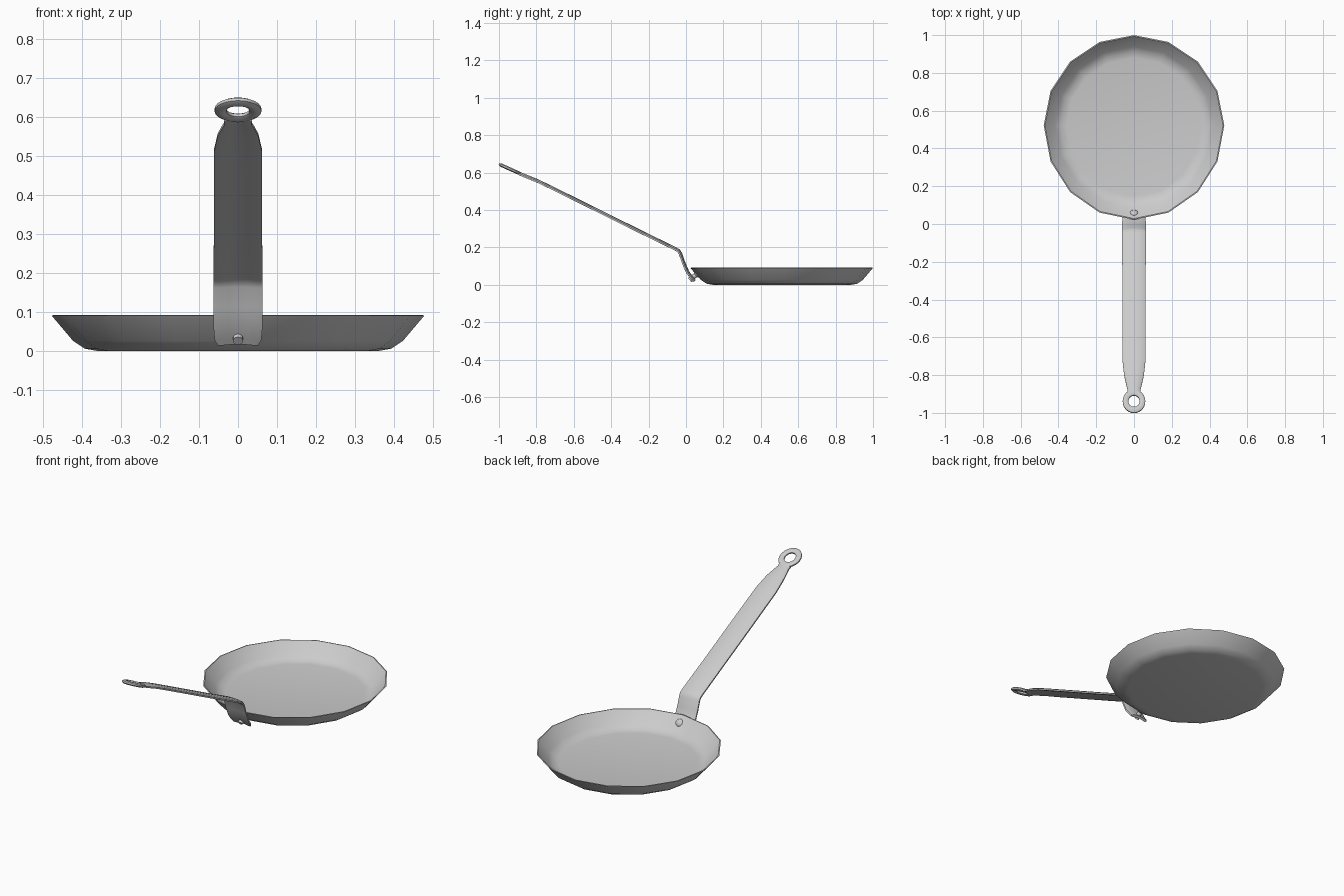
import bpy, bmesh, math
from mathutils import Vector, Matrix

if "Cube" in bpy.data.objects:
    bpy.data.objects.remove(bpy.data.objects["Cube"])


def finish(name, bm):
    bmesh.ops.recalc_face_normals(bm, faces=bm.faces)
    me = bpy.data.meshes.new(name)
    bm.to_mesh(me)
    bm.free()
    ob = bpy.data.objects.new(name, me)
    bpy.context.collection.objects.link(ob)
    bpy.ops.object.select_all(action='DESELECT')
    ob.select_set(True)
    bpy.context.view_layer.objects.active = ob
    bpy.ops.object.shade_smooth_by_angle(angle=math.radians(40))
    return ob


def bridge(bm, a, b, closed=True):
    n = len(a)
    for i in range(n if closed else n - 1):
        j = (i + 1) % n
        bm.faces.new((a[i], a[j], b[j], b[i]))


# Pan: 16-sided thin dish, slightly stretched towards the handle
bm = bmesh.new()
CY = 0.522
profile = [(0.36, 0.0), (0.393, 0.006), (0.423, 0.026), (0.478, 0.091),
           (0.472, 0.092), (0.417, 0.030), (0.389, 0.012), (0.358, 0.007)]
rings = []
for r, z in profile:
    ring = []
    for i in range(16):
        a = math.tau * i / 16
        s = math.sin(a)
        ring.append(bm.verts.new((r * math.cos(a), CY + r * s * (1.045 if s < 0 else 1), z)))
    rings.append(ring)
for a, b in zip(rings, rings[1:]):
    bridge(bm, a, b)
bm.faces.new(rings[0])
bm.faces.new(rings[-1])
finish("pan", bm)

# Handle: gently arched strip swept along a bent path (y, z, half width)
path = [(0.044, 0.019, 0.052), (0.033, 0.033, 0.060), (0.008, 0.067, 0.063),
        (-0.013, 0.115, 0.063), (-0.030, 0.165, 0.063), (-0.040, 0.181, 0.063),
        (-0.058, 0.192, 0.063), (-0.25, 0.286, 0.062), (-0.50, 0.410, 0.062),
        (-0.72, 0.519, 0.061), (-0.80, 0.557, 0.052), (-0.85, 0.577, 0.041),
        (-0.875, 0.587, 0.034), (-0.893, 0.595, 0.036)]
bm = bmesh.new()
prev = None
first = None
for k, (y, z, w) in enumerate(path):
    p, q = path[max(k - 1, 0)], path[min(k + 1, len(path) - 1)]
    t = Vector((0, q[0] - p[0], q[1] - p[1])).normalized()
    n = Vector((0, t.z, -t.y))
    loop = []
    for side, order in ((1, (-1, -.8, -.4, 0, .4, .8, 1)), (-1, (1, .8, .4, 0, -.4, -.8, -1))):
        for u in order:
            off = side * (0.004 if abs(u) == 1 else 0.007) + 0.007 * (0.5 - u * u)
            loop.append(bm.verts.new(Vector((u * w, y, z)) + n * off))
    if prev:
        bridge(bm, prev, loop)
    else:
        first = loop
    prev = loop
bm.faces.new(first)
bm.faces.new(prev)
finish("handle", bm)

# Hanging ring: flattened oval torus on the handle's slope
bm = bmesh.new()
m = Matrix.Translation((0, -0.9385, 0.618)) @ Matrix.Rotation(math.radians(-24), 4, 'X')
rings = []
for i in range(24):
    a = math.tau * i / 24
    ring = []
    for j in range(8):
        b = math.tau * (j + .5) / 8
        r = 0.045 + 0.0162 * math.cos(b)
        ring.append(bm.verts.new(m @ Vector((r * math.cos(a), 1.12 * r * math.sin(a), 0.010 * math.sin(b)))))
    rings.append(ring)
for i in range(24):
    bridge(bm, rings[i], rings[(i + 1) % 24])
finish("hanging_ring", bm)

# Rivet: domed head inside the pan with a shank through to the handle
tilt = Matrix.Rotation(math.radians(-50), 4, 'X')
base = Matrix.Translation((0, 0.058, 0.058)) @ tilt
bm = bmesh.new()
bmesh.ops.create_uvsphere(bm, u_segments=16, v_segments=8, radius=1,
                          matrix=base @ Matrix.Diagonal((0.022, 0.022, 0.012, 1)))
bmesh.ops.create_cone(bm, cap_ends=True, segments=12, radius1=0.013, radius2=0.013, depth=0.05,
                      matrix=base @ Matrix.Translation((0, 0, -0.025)))
finish("rivet", bm)
